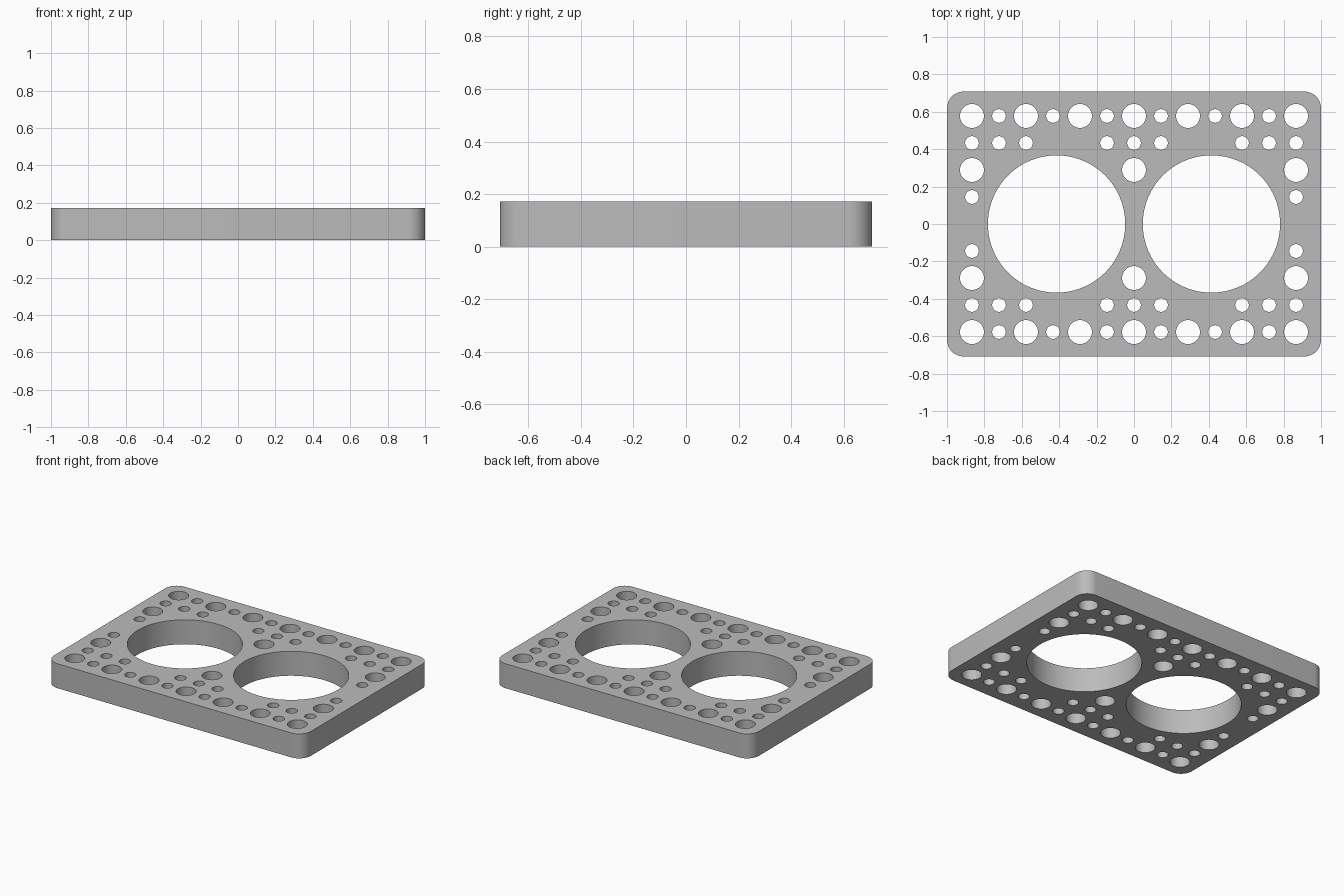
import bpy, bmesh
from math import cos, sin, pi, radians

if "Cube" in bpy.data.objects:
    bpy.data.objects.remove(bpy.data.objects["Cube"], do_unlink=True)

WIDTH, DEPTH, HEIGHT, CORNER = 2.0, 1.417, 0.172, 0.09
PITCH = 0.1444                      # spacing of the hole grid
SMALL, LARGE, BORE = 0.0365, 0.064, 0.367

grey = bpy.data.materials.new("plain grey")
grey.use_nodes = True
colour = (0.5, 0.5, 0.5, 1)
grey.diffuse_color = colour
grey.node_tree.nodes["Principled BSDF"].inputs["Base Color"].default_value = colour

# Flat outline, extruded to the plate thickness
outline = bpy.data.curves.new("plate_outline", "CURVE")
outline.dimensions = "2D"
outline.fill_mode = "BOTH"
outline.extrude = HEIGHT / 2


def add_loop(points):
    spline = outline.splines.new("POLY")
    spline.points.add(len(points) - 1)
    for point, (x, y) in zip(spline.points, points):
        point.co = (x, y, 0, 1)
    spline.use_cyclic_u = True


def arc(x, y, radius, start, sweep, steps):
    return [(x + radius * cos(start + sweep * i / steps),
             y + radius * sin(start + sweep * i / steps)) for i in range(steps + 1)]


def hole(x, y, radius, sides):
    add_loop(arc(x, y, radius, 0, 2 * pi, sides)[:-1])


# Rounded rectangle
corners = []
for i, (sx, sy) in enumerate([(1, 1), (-1, 1), (-1, -1), (1, -1)]):
    corners += arc(sx * (WIDTH / 2 - CORNER), sy * (DEPTH / 2 - CORNER),
                   CORNER, i * pi / 2, pi / 2, 12)
add_loop(corners)

# Two big bores
for side in (-1, 1):
    hole(side * 0.414, 0, BORE, 96)

# Small holes on the grid, mirrored front to back; large where row and column are even
rows = {4: range(-6, 7), 3: (-6, -5, -4, -1, 0, 1, 4, 5, 6), 2: (-6, 0, 6), 1: (-6, 6)}
for row, columns in rows.items():
    for column in columns:
        radius = LARGE if row % 2 == 0 and column % 2 == 0 else SMALL
        for side in (-1, 1):
            hole(column * PITCH, side * row * PITCH, radius, 40)

# Turn the outline into a clean mesh plate
source = bpy.data.objects.new("plate_source", outline)
bpy.context.collection.objects.link(source)
bpy.context.view_layer.update()
graph = bpy.context.evaluated_depsgraph_get()
mesh = bpy.data.meshes.new_from_object(source.evaluated_get(graph))
bpy.data.objects.remove(source, do_unlink=True)

bm = bmesh.new()
bm.from_mesh(mesh)
bmesh.ops.translate(bm, verts=bm.verts, vec=(0, 0, HEIGHT / 2))
bmesh.ops.remove_doubles(bm, verts=bm.verts, dist=0.0005)
bmesh.ops.recalc_face_normals(bm, faces=bm.faces)
bm.to_mesh(mesh)
bm.free()
mesh.name = "perforated_plate"
mesh.materials.clear()
mesh.materials.append(grey)

plate = bpy.data.objects.new("perforated_plate", mesh)
bpy.context.collection.objects.link(plate)
bpy.context.view_layer.objects.active = plate
plate.select_set(True)
bpy.ops.object.shade_smooth_by_angle(angle=radians(30))
